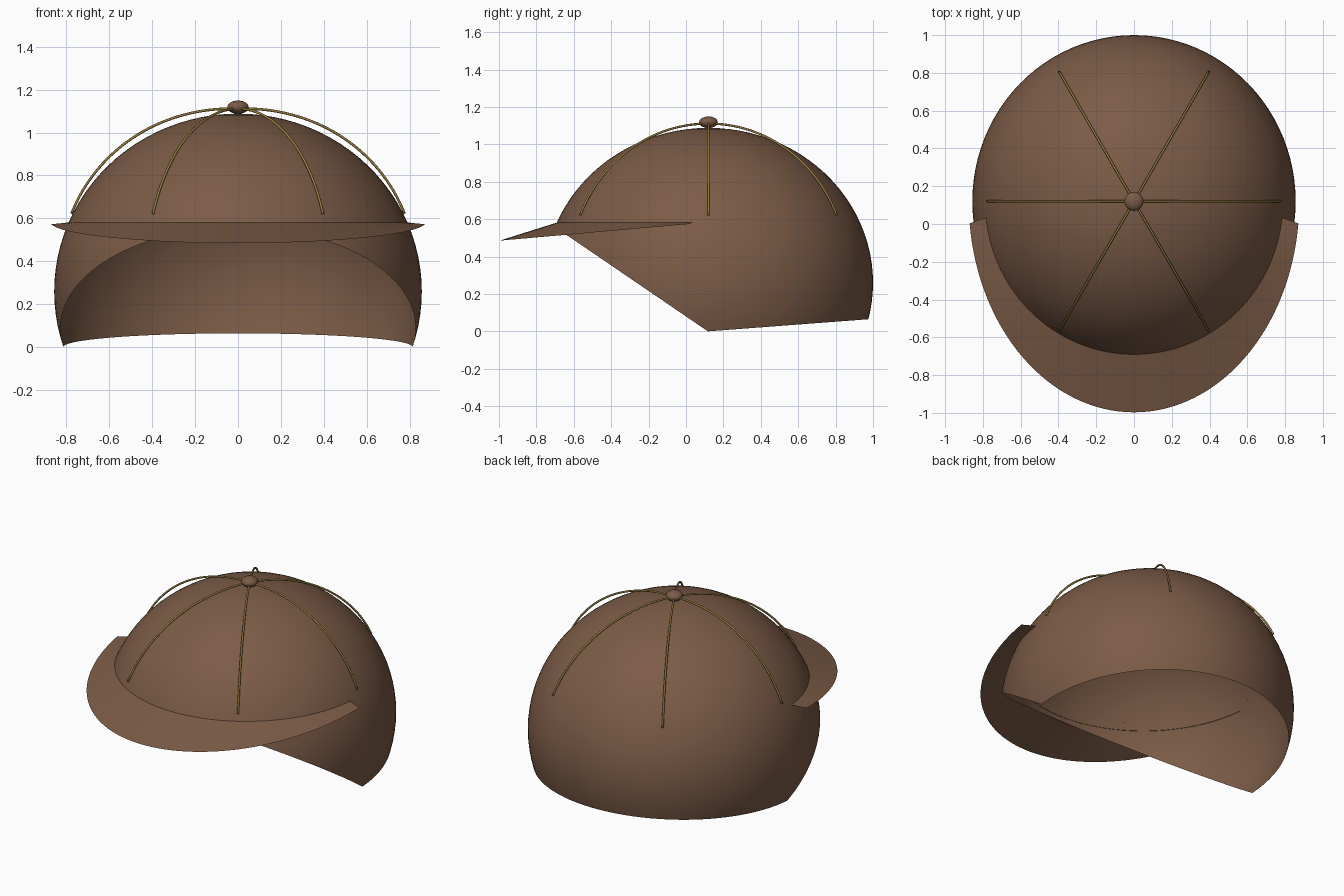
import bpy, bmesh, math
from mathutils import Vector

if "Cube" in bpy.data.objects:
    bpy.data.objects.remove(bpy.data.objects["Cube"])

CY, CZ = 0.12, 0.26            # dome centre
RX, RY, RZ = 0.856, 0.88, 0.828  # dome radii


def material(name, rgb):
    m = bpy.data.materials.new(name)
    m.diffuse_color = (*rgb, 1)
    m.use_nodes = True
    m.node_tree.nodes["Principled BSDF"].inputs["Base Color"].default_value = m.diffuse_color
    return m


brown = material("brown_cloth", (0.2, 0.105, 0.062))
gold = material("gold_thread", (0.3, 0.2, 0.05))


def finish(bm, name, mat):
    mesh = bpy.data.meshes.new(name)
    bm.to_mesh(mesh)
    bm.free()
    obj = bpy.data.objects.new(name, mesh)
    bpy.context.collection.objects.link(obj)
    mesh.materials.append(mat)
    for p in mesh.polygons:
        p.use_smooth = True
    return obj


def ellipsoid(centre, radii, u, v):
    bm = bmesh.new()
    bmesh.ops.create_uvsphere(bm, u_segments=u, v_segments=v, radius=1)
    bmesh.ops.scale(bm, vec=radii, verts=bm.verts)
    bmesh.ops.translate(bm, vec=centre, verts=bm.verts)
    return bm


# Dome: open shell trimmed by a slanted front plane and a nearly level back plane
bm = ellipsoid((0, CY, CZ), (RX, RY, RZ), 96, 48)
for normal in (Vector((0, 0.515, 0.755)), Vector((0, -0.065, 0.86))):
    bmesh.ops.bisect_plane(bm, geom=bm.verts[:] + bm.edges[:] + bm.faces[:],
                           plane_co=(0, 0.117, 0), plane_no=normal,
                           clear_inner=True)
finish(bm, "dome", brown)

# Brim: thin sheet from a level inner edge to a drooping outer edge
bm = bmesh.new()
N, M = 64, 4
rows = []
for i in range(N + 1):
    a = math.radians(-6 - 168 * i / N)
    c, s = math.cos(a), math.sin(a)
    inner = Vector((0.786 * c, CY + 0.809 * s, 0.582))
    outer = Vector((0.875 * c, CY + 1.117 * s, 0.583 + 0.098 * s))
    rows.append([bm.verts.new(inner.lerp(outer, j / M)) for j in range(M + 1)])
for r0, r1 in zip(rows, rows[1:]):
    for j in range(M):
        bm.faces.new((r0[j], r0[j + 1], r1[j + 1], r1[j]))
bmesh.ops.recalc_face_normals(bm, faces=bm.faces)
if sum(f.normal.z for f in bm.faces) < 0:
    bmesh.ops.reverse_faces(bm, faces=bm.faces)
finish(bm, "brim", brown)


# Seams: six cords from the crown, standing slightly off the dome midway
def seam(angle, lift, name):
    c, s = math.cos(angle), math.sin(angle)
    R = 1 / math.hypot(c / RX, s / RY)
    end = math.acos(0.36 / RZ)
    steps, sides, rad = 32, 8, 0.006
    side = Vector((-s, c, 0))
    bm = bmesh.new()
    rings = []
    for i in range(steps + 1):
        u = i / steps
        t = u * end
        off = 0.005 + 0.018 * (1 - u ** 3) + lift * math.sin(math.pi * u)
        r, z = (R + off) * math.sin(t), (RZ + off) * math.cos(t)
        p = Vector((r * c, CY + r * s, CZ + z))
        out = Vector((math.sin(t) * c, math.sin(t) * s, math.cos(t)))
        ring = []
        for k in range(sides):
            b = 2 * math.pi * k / sides
            ring.append(bm.verts.new(p + rad * (math.cos(b) * out + math.sin(b) * side)))
        rings.append(ring)
    for r0, r1 in zip(rings, rings[1:]):
        for k in range(sides):
            n = (k + 1) % sides
            bm.faces.new((r0[k], r0[n], r1[n], r1[k]))
    bm.faces.new(rings[0])
    bm.faces.new(rings[-1])
    bmesh.ops.recalc_face_normals(bm, faces=bm.faces)
    finish(bm, name, gold)


for i in range(6):
    seam(math.radians(60 * i), 0.01 if i % 3 == 0 else 0.0, f"seam_{i + 1}")

# Button on the crown
finish(ellipsoid((0, CY, 1.118), (0.05, 0.05, 0.031), 32, 16), "top_button", brown)
